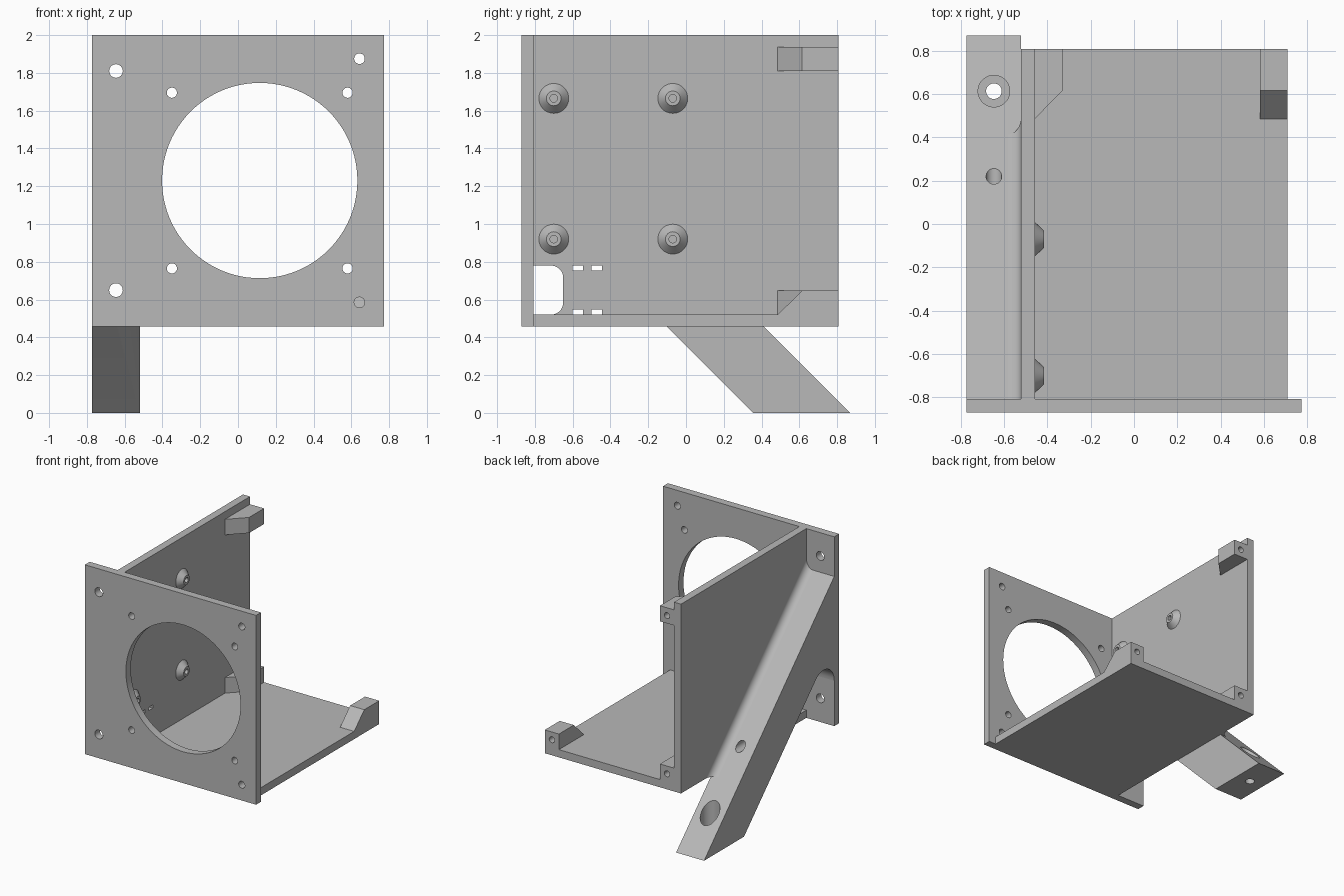
import bpy, bmesh, math
from mathutils import Vector, Matrix

cube = bpy.data.objects.get("Cube")
if cube:
    bpy.data.objects.remove(cube, do_unlink=True)

grey = bpy.data.materials.new("plain_grey")
grey.use_nodes = True
COLOUR = (0.48, 0.48, 0.48, 1)
grey.diffuse_color = COLOUR
grey.node_tree.nodes["Principled BSDF"].inputs["Base Color"].default_value = COLOUR


def finish(name, bm):
    bmesh.ops.recalc_face_normals(bm, faces=bm.faces)
    mesh = bpy.data.meshes.new(name)
    bm.to_mesh(mesh)
    bm.free()
    mesh.materials.append(grey)
    obj = bpy.data.objects.new(name, mesh)
    bpy.context.collection.objects.link(obj)
    return obj


def loft(name, start, end):
    """Solid between two matching outlines."""
    bm = bmesh.new()
    a = [bm.verts.new(p) for p in start]
    b = [bm.verts.new(p) for p in end]
    bm.faces.new(a)
    bm.faces.new(b)
    for i in range(len(a)):
        j = (i + 1) % len(a)
        bm.faces.new((a[i], a[j], b[j], b[i]))
    return finish(name, bm)


def prism_x(name, yz, x0, x1):
    return loft(name, [(x0, y, z) for y, z in yz], [(x1, y, z) for y, z in yz])


def prism_z(name, xy, z0, z1):
    return loft(name, [(x, y, z0) for x, y in xy], [(x, y, z1) for x, y in xy])


def box(name, x, y, z):
    return prism_x(name, [(y[0], z[0]), (y[1], z[0]), (y[1], z[1]), (y[0], z[1])], *x)


def rod(name, p, q, r0, r1=None, sides=48):
    p, q = Vector(p), Vector(q)
    bm = bmesh.new()
    turn = (q - p).to_track_quat('Z', 'Y').to_matrix().to_4x4()
    bmesh.ops.create_cone(bm, cap_ends=True, segments=sides, radius1=r0,
                          radius2=r0 if r1 is None else r1, depth=(q - p).length,
                          matrix=Matrix.Translation((p + q) / 2) @ turn)
    return finish(name, bm)


def arc(cy, cz, r, a0, a1, n=10):
    return [(cy + r * math.cos(math.radians(a0 + (a1 - a0) * i / n)),
             cz + r * math.sin(math.radians(a0 + (a1 - a0) * i / n))) for i in range(n + 1)]


def cut(obj, cutters):
    for c in cutters:
        c.hide_render = True
        m = obj.modifiers.new("cut", 'BOOLEAN')
        m.operation, m.solver, m.object = 'DIFFERENCE', 'EXACT', c
        bpy.context.view_layer.objects.active = obj
        bpy.ops.object.modifier_apply(modifier=m.name)
        bpy.data.objects.remove(c, do_unlink=True)


def smooth(obj):
    bpy.ops.object.select_all(action='DESELECT')
    obj.select_set(True)
    bpy.context.view_layer.objects.active = obj
    bpy.ops.object.shade_smooth_by_angle(angle=math.radians(30))


# Main dimensions
OUT, WALL0, WALL1, FLOOR1 = -0.772, -0.52, -0.457, 0.708
FRONT, PLATE, BACK = -0.87, -0.807, 0.807
BASE, FLOOR, TOP = 0.457, 0.52, 2.0
ARM_X = (OUT + WALL0) / 2

# Front plate with fan opening and screw holes
plate = box("front_plate", (OUT, -OUT), (FRONT, PLATE), (BASE, TOP))
FX, FZ = 0.115, 1.23
holes = [(FX, FZ, 0.517, 96)]
holes += [(FX + sx * 0.465, FZ + sz * 0.465, 0.027, 32) for sx in (-1, 1) for sz in (-1, 1)]
holes += [(ARM_X, z, 0.036, 32) for z in (0.65, 1.81)]
holes += [(0.643, z, 0.028, 32) for z in (0.585, 1.875)]
cut(plate, [rod("cutter", (x, FRONT - 0.1, z), (x, PLATE + 0.1, z), r, sides=n)
            for x, z, r, n in holes])
smooth(plate)

# Side wall with rounded cable window and tie slots
wall = box("side_wall", (WALL0, WALL1), (PLATE, BACK), (BASE, TOP))
W_END, W_TOP, R = -0.65, 0.78, 0.065
window = ([(PLATE - 0.05, FLOOR)] + arc(W_END - R, FLOOR + R, R, -90, 0)
          + arc(W_END - R, W_TOP - R, R, 0, 90) + [(PLATE - 0.05, W_TOP)])
span = (WALL0 - 0.03, WALL1 + 0.03)
cutters = [prism_x("cutter", window, *span)]
cutters += [box("cutter", span, (y, y + 0.055), (z, z + 0.027))
            for y in (-0.6, -0.5) for z in (FLOOR, W_TOP - 0.027)]
cut(wall, cutters)
smooth(wall)

# Floor
box("floor", (WALL1, FLOOR1), (PLATE, BACK), (BASE, FLOOR))

# Screw blocks at the rear corners
SIZE, Y0, Y1 = 0.127, 0.485, 0.615
wall_block = [(WALL1, Y0), (WALL1 + SIZE, Y1), (WALL1 + SIZE, BACK), (WALL1, BACK)]
floor_block = [(Y0, FLOOR), (Y1, FLOOR + SIZE), (BACK, FLOOR + SIZE), (BACK, FLOOR)]
TOP_Z = TOP - 0.063 - SIZE
blocks = [
    (prism_z("upper_wall_block", wall_block, TOP_Z, TOP_Z + SIZE), WALL1, TOP_Z),
    (prism_z("lower_wall_block", wall_block, FLOOR, FLOOR + SIZE), WALL1, FLOOR),
    (prism_x("floor_block", floor_block, FLOOR1 - SIZE, FLOOR1), FLOOR1 - SIZE, FLOOR),
]
for block, x, z in blocks:
    x, z = x + SIZE / 2, z + SIZE / 2
    cut(block, [rod("cutter", (x, 0.64, z), (x, BACK + 0.05, z), 0.024, sides=32)])
    smooth(block)

# Conical standoffs on the inside of the wall
for y in (-0.70, -0.07):
    for z in (0.92, 1.665):
        post = rod("standoff", (WALL1, y, z), (WALL1 + 0.043, y, z), 0.079, 0.039)
        cut(post, [rod("cutter", (WALL1 + 0.003, y, z), (WALL1 + 0.1, y, z), 0.02, sides=32)])
        smooth(post)

# Slanted leg, rounded where its underside meets the plate
HEEL, TOE = 0.355, 0.87
R = 0.139
tangent = R / math.tan(math.radians(22.5))
corner = HEEL - PLATE
under = arc(PLATE + R, corner - tangent, R, 45, 180, 16)
leg = prism_x("slanted_leg", [(TOE, 0), (HEEL, 0)] + under + [(PLATE, TOE - PLATE)], OUT, WALL0)
FOOT = (HEEL + TOE) / 2
cut(leg, [
    rod("cutter", (ARM_X, FOOT, -0.1), (ARM_X, FOOT, 0.5), 0.036, sides=32),
    rod("cutter", (ARM_X, FOOT, 0.1), (ARM_X, FOOT, 0.6), 0.073),
    rod("cutter", (ARM_X, -0.5, 0.65), (ARM_X, 0.5, 0.65), 0.036, sides=32),
])
smooth(leg)

# Concave fillet between the top of the leg and the wall
R = 0.06
section = [(WALL0, 0)] + arc(WALL0 - R, R, R, -90, 0)
k = math.sqrt(2)
fillet = loft("leg_fillet",
              [(x, TOE - BASE + h * k, BASE) for x, h in section],
              [(x, PLATE, TOE - PLATE + h * k) for x, h in section])
smooth(fillet)
